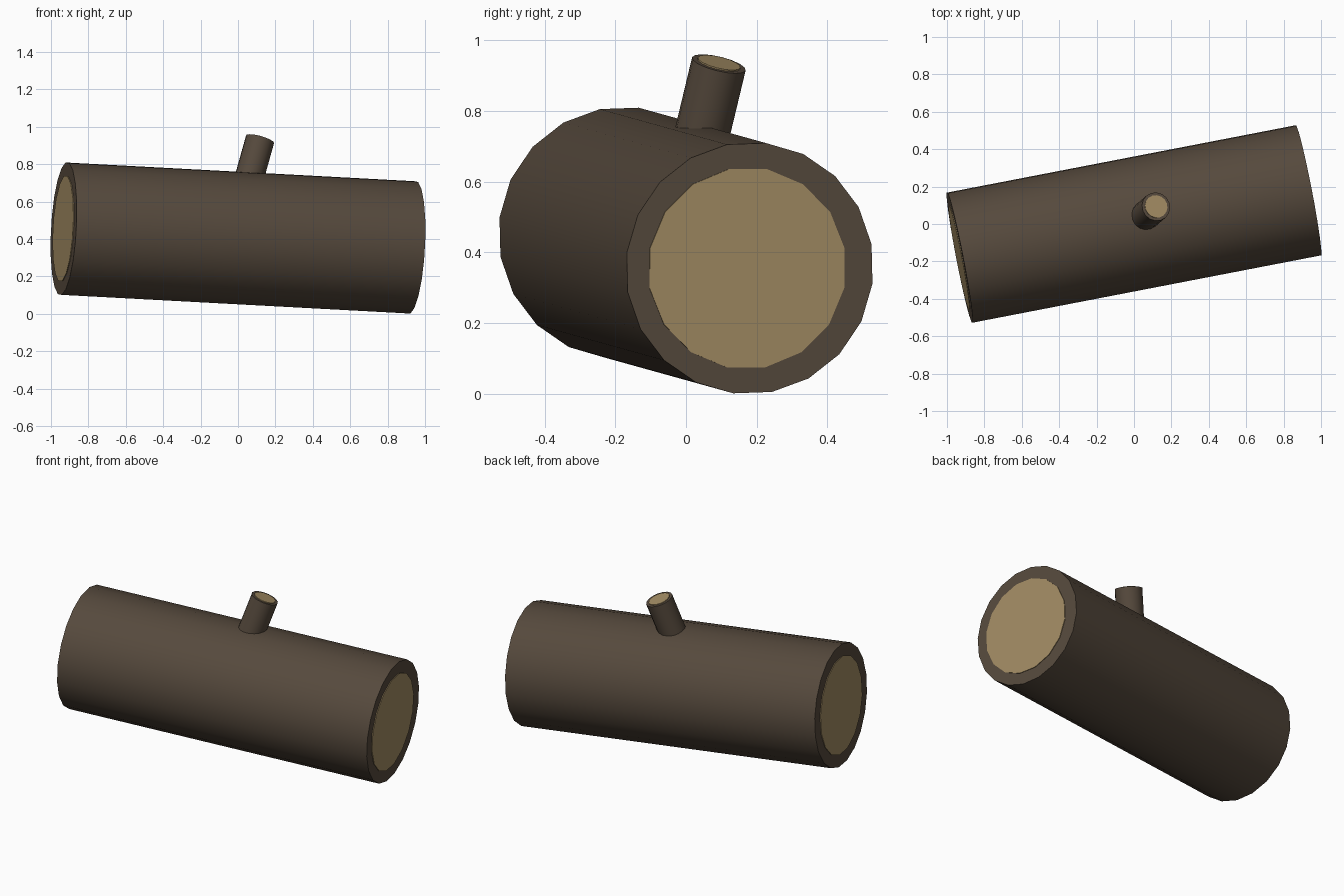
import bpy, bmesh
from math import radians
from mathutils import Vector, Matrix

if "Cube" in bpy.data.objects:
    bpy.data.objects.remove(bpy.data.objects["Cube"])


def material(name, rgb):
    m = bpy.data.materials.new(name)
    m.diffuse_color = (*rgb, 1)
    m.use_nodes = True
    m.node_tree.nodes["Principled BSDF"].inputs["Base Color"].default_value = m.diffuse_color
    return m


bark = material("bark", (0.092, 0.067, 0.046))
wood = material("cut_wood", (0.36, 0.26, 0.125))


def cylinder(name, start, end, radius, sides, mat, turn=0.0):
    """Closed cylinder between two points, turned about its own axis."""
    start, end = Vector(start), Vector(end)
    axis = (end - start).normalized()
    e1 = Vector((0, 0, 1)).cross(axis).normalized()
    e2 = axis.cross(e1)
    frame = Matrix((e1, e2, axis)).transposed().to_4x4()
    bm = bmesh.new()
    bmesh.ops.create_cone(bm, cap_ends=True, segments=sides, radius1=radius,
                          radius2=radius, depth=(end - start).length)
    bm.transform(Matrix.Translation((start + end) / 2) @ frame
                 @ Matrix.Rotation(radians(turn), 4, "Z"))
    mesh = bpy.data.meshes.new(name)
    bm.to_mesh(mesh)
    bm.free()
    mesh.materials.append(mat)
    obj = bpy.data.objects.new(name, mesh)
    bpy.context.collection.objects.link(obj)
    bpy.context.view_layer.objects.active = obj
    obj.select_set(True)
    bpy.ops.object.shade_smooth_by_angle(angle=radians(35))
    obj.select_set(False)
    return obj


def cut_face(name, centre, out, radius, mat_turn, shift=Vector()):
    """Thin disc of pale wood standing just proud of a sawn end."""
    c = centre + shift
    cylinder(name, c - out * 0.01, c + out * 0.004, radius, 16, wood, mat_turn)


# Trunk
left, right = Vector((-0.932, -0.18, 0.455)), Vector((0.932, 0.18, 0.355))
axis = (right - left).normalized()
cylinder("trunk", left, right, 0.357, 20, bark, 11)

# Sawn ends of the trunk
side = Vector((0, 0, 1)).cross(axis).normalized()
cut_face("right_cut_face", right, axis, 0.286, 11.25, side * -0.008)
cut_face("left_cut_face", left, -axis, 0.286, 11.25)

# Branch stub, sunk into the trunk, with its own sawn end
tip = Vector((0.118, 0.093, 0.933))
up = Vector((0.28, 0.24, 1)).normalized()
cylinder("branch_stub", tip - up * 0.32, tip, 0.078, 16, bark)
cut_face("branch_cut_face", tip, up, 0.062, 0)
